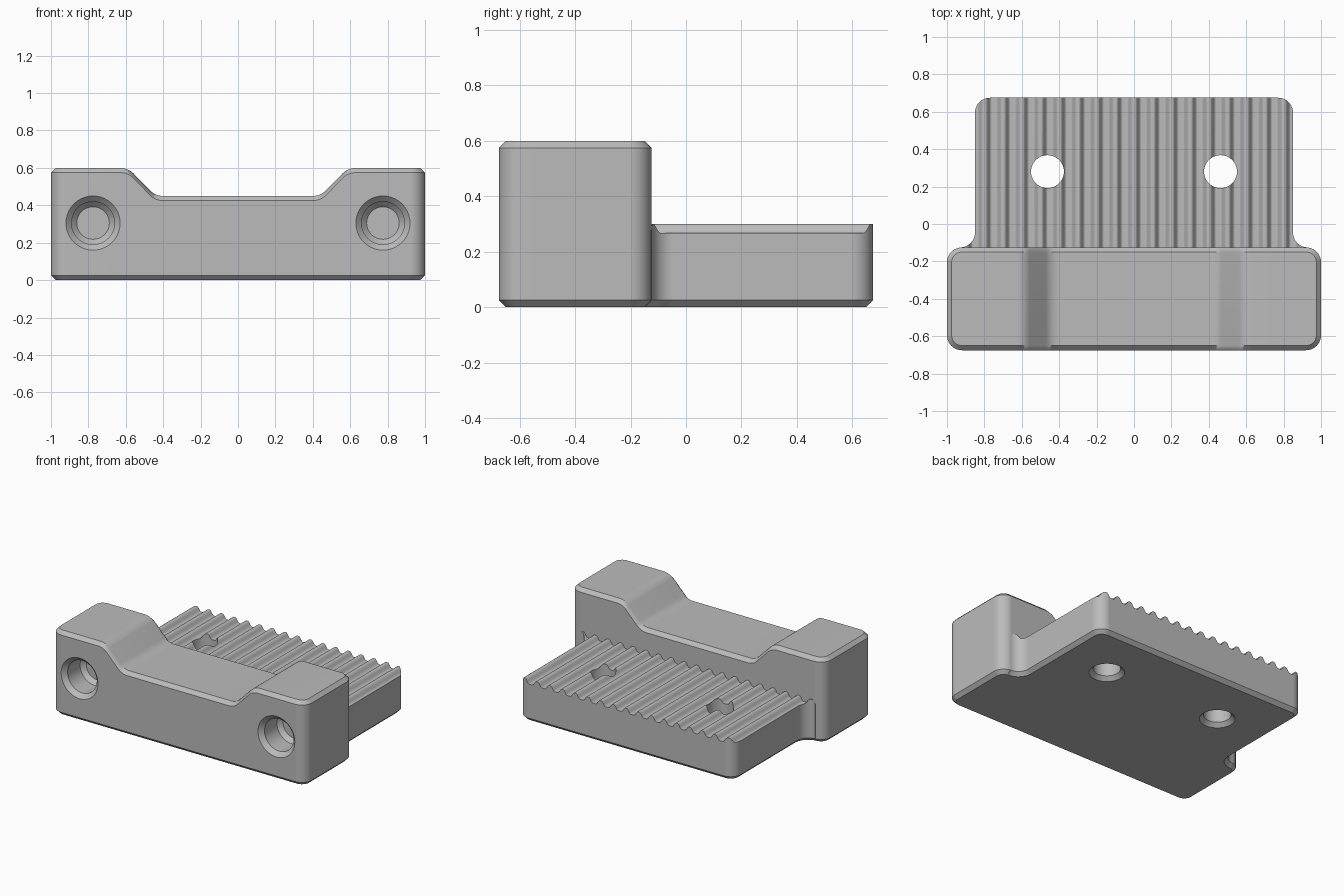
import bpy, bmesh
from math import sin, cos, pi, radians, floor

old = bpy.data.objects.get("Cube")
if old:
    bpy.data.objects.remove(old, do_unlink=True)

CHAMFER, ROUND = 0.025, 0.08
FRONT, STEP, BACK = -0.675, -0.125, 0.675
TRAY_X = 0.85

grey = bpy.data.materials.new("plain_grey")
grey.use_nodes = True
grey.diffuse_color = (0.5, 0.5, 0.5, 1)
grey.node_tree.nodes["Principled BSDF"].inputs["Base Color"].default_value = (0.5, 0.5, 0.5, 1)


def loft(name, sections, caps):
    """Skin equal point loops and close both ends with the cap index tuples."""
    bm = bmesh.new()
    rows = [[bm.verts.new(p) for p in s] for s in sections]
    n = len(rows[0])
    for a, b in zip(rows, rows[1:]):
        for i in range(n):
            j = (i + 1) % n
            bm.faces.new((a[i], a[j], b[j], b[i]))
    for row in (rows[0], rows[-1]):
        for cap in caps:
            bm.faces.new([row[i] for i in cap])
    bmesh.ops.remove_doubles(bm, verts=bm.verts, dist=1e-5)
    bmesh.ops.recalc_face_normals(bm, faces=bm.faces)
    mesh = bpy.data.meshes.new(name)
    bm.to_mesh(mesh)
    bm.free()
    mesh.materials.append(grey)
    obj = bpy.data.objects.new(name, mesh)
    bpy.context.collection.objects.link(obj)
    return obj


def drill(name, centre, along_y, profile, sides=40):
    """Turned cutter: profile holds (radius, depth) pairs."""
    x0, y0, z0 = centre
    rings = []
    for r, d in profile:
        ring = []
        for k in range(sides):
            u, v = r * cos(2 * pi * k / sides), r * sin(2 * pi * k / sides)
            ring.append((x0 + u, y0 + d, z0 + v) if along_y else (x0 + u, y0 + v, z0 + d))
        rings.append(ring)
    cutter = loft(name, rings, [tuple(range(sides))])
    cutter.hide_render = True
    return cutter


def finish(obj, cutters):
    """Cut the holes and shade smooth with crisp edges."""
    bpy.ops.object.select_all(action="DESELECT")
    bpy.context.view_layer.objects.active = obj
    obj.select_set(True)
    for c in cutters:
        mod = obj.modifiers.new("hole", "BOOLEAN")
        mod.operation, mod.solver, mod.object = "DIFFERENCE", "EXACT", c
        bpy.ops.object.modifier_apply(modifier=mod.name)
        bpy.data.objects.remove(c, do_unlink=True)
    bpy.ops.object.shade_smooth_by_angle(angle=radians(40))
    obj.modifiers.new("even_normals", "WEIGHTED_NORMAL").keep_sharp = True


def mirrored(half, section):
    """Sections for the whole width from the +x half."""
    right = [section(*h) for h in half]
    left = [[(-x, y, z) for x, y, z in s] for s in reversed(right)]
    return left + right


def arc(start, end, steps):
    return [radians(start + (end - start) * i / steps) for i in range(steps + 1)]


# Front block with a dipped top
HIGH, LOW, BEND = 0.6, 0.45, 0.1
mid_y, half_y = (FRONT + STEP) / 2, (STEP - FRONT) / 2
dip = [(0.4 + BEND * sin(a), LOW + BEND * (1 - cos(a))) for a in arc(0, 45, 6)]
dip += [(0.63 - BEND * sin(a), HIGH - BEND * (1 - cos(a))) for a in arc(45, 0, 6)]
block_half = [(x, half_y, x, half_y - CHAMFER, z) for x, z in dip]
for a in arc(90, 0, 10):
    r = ROUND - CHAMFER
    cx, cy = 1 - ROUND, half_y - ROUND
    block_half.append((cx + ROUND * cos(a), cy + ROUND * sin(a),
                       cx + r * cos(a), cy + r * sin(a), HIGH))


def block_section(x, y, xi, yi, z):
    front = [(xi, -yi, 0), (x, -y, CHAMFER), (x, -y, z - CHAMFER), (xi, -yi, z)]
    loop = front + [(px, -py, pz) for px, py, pz in reversed(front)]
    return [(px, py + mid_y, pz) for px, py, pz in loop]


block = loft("front_block", mirrored(block_half, block_section),
             [(0, 1, 6, 7), (1, 2, 5, 6), (2, 3, 4, 5)])
finish(block, [drill("front_hole_cutter", (x, FRONT, 0.305), True,
                     [(0.155, -0.01), (0.115, 0.03), (0.115, 0.17), (0.087, 0.2)])
               for x in (-0.775, 0.775)])


# Ribbed tray behind the block
def rib_height(x):
    d = abs(x - 0.1 * floor(x / 0.1 + 0.5))
    t = min(max((d - 0.007) / 0.03, 0), 1)
    return 0.3 - 0.033 * t * t * (3 - 2 * t)


corner_x, corner_y = TRAY_X - ROUND, BACK - ROUND
neck_x, neck_y = TRAY_X + ROUND, STEP + ROUND
tray_half = [(0.005 * i, BACK, 0.005 * i, BACK - CHAMFER) for i in range(154)]
for a in arc(90, 0, 20):
    r = ROUND - CHAMFER
    tray_half.append((corner_x + ROUND * cos(a), corner_y + ROUND * sin(a),
                      corner_x + r * cos(a), corner_y + r * sin(a)))
for a in arc(180, 270, 20):
    r = ROUND + CHAMFER
    tray_half.append((neck_x + ROUND * cos(a), neck_y + ROUND * sin(a),
                      neck_x + r * cos(a), neck_y + r * sin(a)))


def tray_section(x, y, xi, yi):
    inner = STEP - 0.075
    top = rib_height(x)
    return [(xi, inner, 0), (x, inner, CHAMFER), (x, inner, top),
            (x, y, top), (x, y, CHAMFER), (xi, yi, 0)]


tray = loft("ribbed_tray", mirrored(tray_half[1:], tray_section), [tuple(range(6))])
finish(tray, [drill("tray_hole_cutter", (x, 0.28, 0), False,
                    [(0.125, -0.01), (0.088, 0.027), (0.088, 0.4)])
              for x in (-0.4625, 0.4625)])
